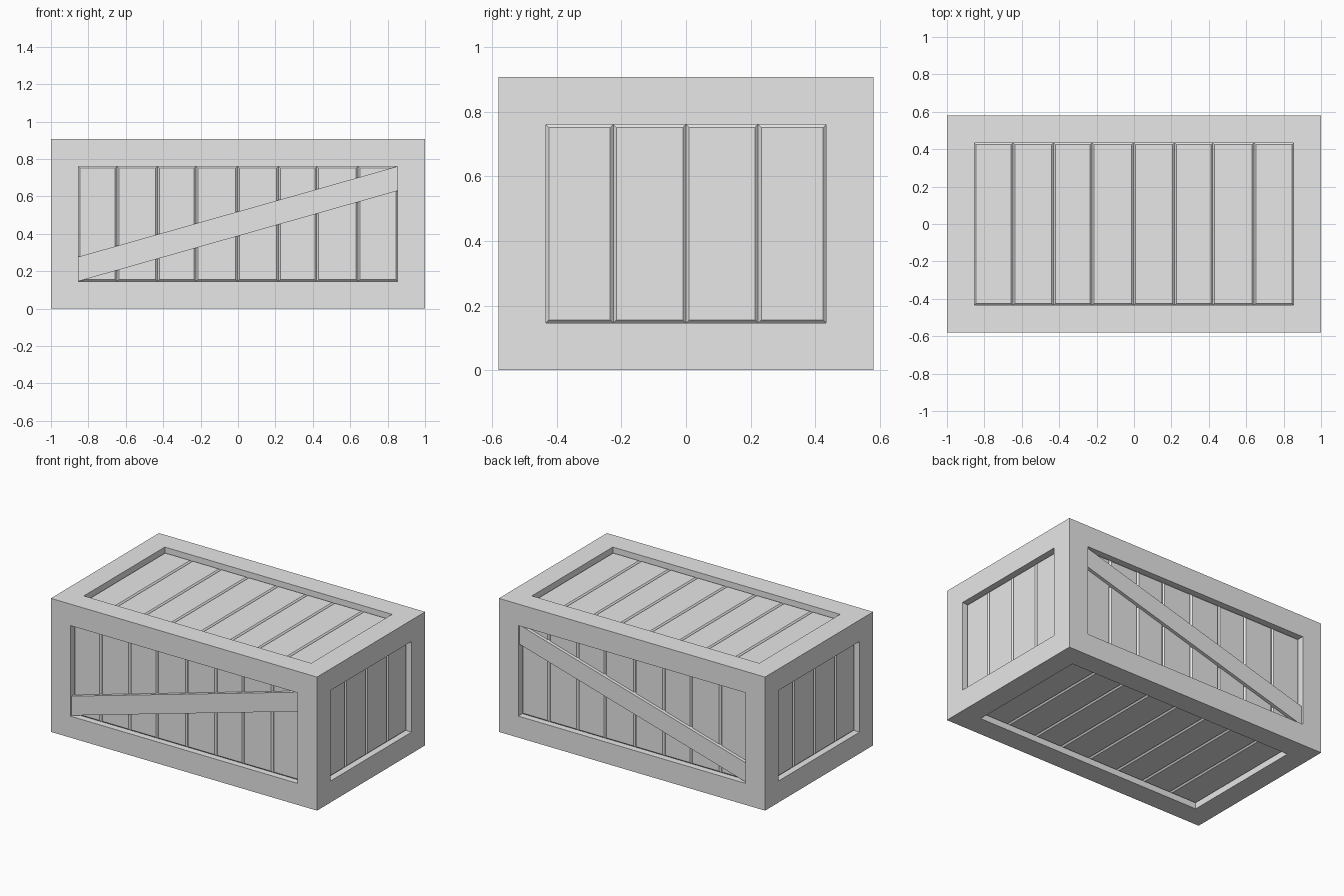
import bpy
import bmesh
from mathutils import Matrix, Vector

old = bpy.data.objects.get("Cube")
if old:
    bpy.data.objects.remove(old, do_unlink=True)

SIZE = Vector((2.0, 1.16, 0.907))
BORDER = 0.146          # width of the frame around each panel
RECESS = 0.05           # depth of the frame opening
PLANK_FACE = 0.034      # plank surface below the frame
BRACE_FACE = 0.012      # brace surface below the frame
CHAMFER = 0.01

grey = bpy.data.materials.new("plain grey")
grey.use_nodes = True
grey.diffuse_color = (0.8, 0.8, 0.8, 1)
grey.node_tree.nodes["Principled BSDF"].inputs["Base Color"].default_value = grey.diffuse_color


def finish(bm, name, matrix):
    """Turn a bmesh into a flat-shaded grey object placed by matrix."""
    bm.transform(matrix)
    bmesh.ops.recalc_face_normals(bm, faces=bm.faces)
    mesh = bpy.data.meshes.new(name)
    bm.to_mesh(mesh)
    bm.free()
    mesh.materials.append(grey)
    obj = bpy.data.objects.new(name, mesh)
    bpy.context.scene.collection.objects.link(obj)


def add_prism(bm, outline, z0, z1):
    """Extrude a counter-clockwise outline from z0 to z1; return the top face."""
    low = [bm.verts.new((x, y, z0)) for x, y in outline]
    top = [bm.verts.new((x, y, z1)) for x, y in outline]
    bm.faces.new(low[::-1])
    n = len(outline)
    for i in range(n):
        j = (i + 1) % n
        bm.faces.new((low[i], low[j], top[j], top[i]))
    return bm.faces.new(top)


def planks(name, matrix, cuts, half_v):
    """A row of chamfered planks between successive cuts."""
    bm = bmesh.new()
    tops = []
    for a, b in zip(cuts, cuts[1:]):
        outline = [(a, -half_v), (b, -half_v), (b, half_v), (a, half_v)]
        tops.append(add_prism(bm, outline, -RECESS, -PLANK_FACE - CHAMFER))
    bm.normal_update()
    bmesh.ops.inset_individual(bm, faces=tops, thickness=CHAMFER, depth=CHAMFER,
                               use_even_offset=True)
    finish(bm, name, matrix)


def brace(name, matrix, half_u, half_v, slope):
    """Diagonal board running corner to corner of the opening."""
    drop = 0.131
    outline = [(-half_u, -half_v), (half_u, half_v - drop),
               (half_u, half_v), (-half_u, -half_v + drop)]
    if slope < 0:
        outline = [(-x, y) for x, y in reversed(outline)]
    bm = bmesh.new()
    add_prism(bm, outline, -RECESS, -BRACE_FACE)
    finish(bm, name, matrix)


# Frame: a solid block with an opening sunk into every side
centre = Vector((0, 0, SIZE.z / 2))
bm = bmesh.new()
bmesh.ops.create_cube(bm, size=1)
bmesh.ops.scale(bm, vec=SIZE, verts=bm.verts)
bm.normal_update()
sides = list(bm.faces)
bmesh.ops.inset_individual(bm, faces=sides, thickness=BORDER, use_even_offset=True)
for face in sides:
    normal = face.normal.copy()
    sunk = bmesh.ops.extrude_discrete_faces(bm, faces=[face])["faces"][0]
    bmesh.ops.translate(bm, vec=-normal * RECESS, verts=sunk.verts)
finish(bm, "crate_frame", Matrix.Translation(centre))

# Plank panels on all six sides, with braces on front and back
half = SIZE / 2 - Vector((BORDER, BORDER, BORDER))
long_cuts = [-half.x, -0.647, -0.43, -0.225, -0.003, 0.217, 0.421, 0.641, half.x]
short_cuts = [-half.y, -0.225, 0, 0.223, half.y]
X, Y, Z = Vector((1, 0, 0)), Vector((0, 1, 0)), Vector((0, 0, 1))

panels = [
    ("front", X, Z, long_cuts, half.z, 1),
    ("back", -X, Z, long_cuts, half.z, -1),
    ("left", Y, Z, short_cuts, half.z, 0),
    ("right", -Y, Z, short_cuts, half.z, 0),
    ("top", X, Y, long_cuts, half.y, 0),
    ("bottom", X, -Y, long_cuts, half.y, 0),
]
for side, u, v, cuts, half_v, slope in panels:
    n = u.cross(v)
    reach = sum(abs(n[i]) * SIZE[i] / 2 for i in range(3))
    place = Matrix.Translation(centre + n * reach) @ Matrix((u, v, n)).transposed().to_4x4()
    planks(side + "_planks", place, cuts, half_v)
    if slope:
        brace(side + "_brace", place, half.x, half_v, slope)
